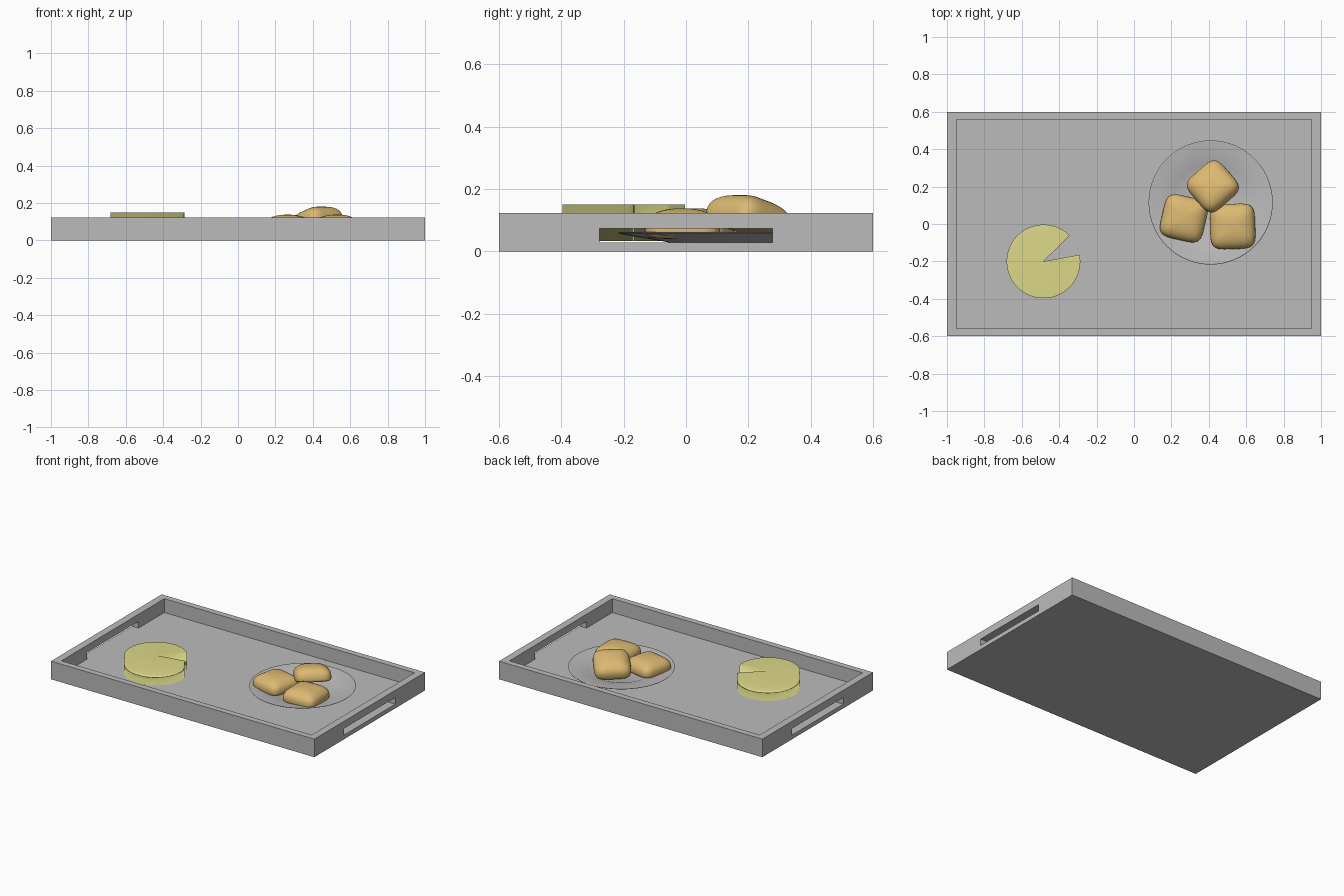
import bpy, bmesh
from math import sin, cos, pi, radians, copysign

if "Cube" in bpy.data.objects:
    bpy.data.objects.remove(bpy.data.objects["Cube"])


def material(name, rgb):
    m = bpy.data.materials.new(name)
    m.diffuse_color = (*rgb, 1)
    m.use_nodes = True
    m.node_tree.nodes["Principled BSDF"].inputs["Base Color"].default_value = m.diffuse_color
    return m


GREY = material("grey", (0.50, 0.50, 0.50))
CHEESE = material("pale_yellow", (0.72, 0.69, 0.25))
CRUST = material("golden_brown", (0.72, 0.49, 0.17))


def finish(name, bm, mat, smooth=False):
    bmesh.ops.recalc_face_normals(bm, faces=bm.faces[:])
    me = bpy.data.meshes.new(name)
    bm.to_mesh(me)
    bm.free()
    me.materials.append(mat)
    for p in me.polygons:
        p.use_smooth = smooth
    ob = bpy.data.objects.new(name, me)
    bpy.context.collection.objects.link(ob)
    return ob


def box(name, x, y, z0, z1, mat):
    bm = bmesh.new()
    bmesh.ops.create_cube(bm, size=1)
    for v in bm.verts:
        v.co = (v.co.x * 2 * x, v.co.y * 2 * y, z0 if v.co.z < 0 else z1)
    return finish(name, bm, mat)


def stack_rings(bm, rings):
    """Skin closed rings of equal length; a one-point ring makes a pole."""
    loops = [[bm.verts.new(p) for p in r] for r in rings]
    for a, b in zip(loops, loops[1:]):
        n = max(len(a), len(b))
        for i in range(n):
            j = (i + 1) % n
            if len(a) == 1:
                bm.faces.new((a[0], b[i], b[j]))
            elif len(b) == 1:
                bm.faces.new((a[i], a[j], b[0]))
            else:
                bm.faces.new((a[i], a[j], b[j], b[i]))


def spow(v, e):
    return copysign(abs(v) ** e, v)


# Tray: block hollowed out, with a hand slot through each end
FLOOR = 0.029
tray = box("tray", 1.0, 0.6, 0, 0.124, GREY)
cutters = [box("tray_hollow_cutter", 0.95, 0.558, FLOOR, 0.3, GREY),
           box("hand_slot_cutter", 1.2, 0.278, FLOOR, 0.074, GREY)]
for c in cutters:
    mod = tray.modifiers.new(c.name, 'BOOLEAN')
    mod.operation = 'DIFFERENCE'
    mod.solver = 'EXACT'
    mod.object = c
    c.hide_render = True
    c.hide_viewport = True
    c.display_type = 'WIRE'

# Cheese wheel: disc with one wedge missing
bm = bmesh.new()
R, N = 0.197, 64
a0, a1 = radians(44.5), radians(370.4)
pts = [(0, 0)] + [(R * cos(a0 + (a1 - a0) * i / N), R * sin(a0 + (a1 - a0) * i / N))
                  for i in range(N + 1)]
face = bm.faces.new([bm.verts.new((x, y, 0)) for x, y in pts])
ext = bmesh.ops.extrude_face_region(bm, geom=[face], use_keep_orig=True)
for v in ext["geom"]:
    if isinstance(v, bmesh.types.BMVert):
        v.co.z += 0.117
wheel = finish("cheese_wheel", bm, CHEESE, smooth=True)
wheel.location = (-0.484, -0.2, 0.033)
wheel.modifiers.new("soft_normals", 'WEIGHTED_NORMAL')

# Plate: lathed profile, from under-centre round the rim to the well
profile = [(0, 0.029), (0.17, 0.029), (0.19, 0.033), (0.27, 0.046), (0.33, 0.057),
           (0.332, 0.060), (0.328, 0.062), (0.29, 0.058), (0.205, 0.045),
           (0.185, 0.037), (0, 0.037)]
bm = bmesh.new()
stack_rings(bm, [[(0, 0, z)] if r == 0 else
                 [(r * cos(2 * pi * i / 64), r * sin(2 * pi * i / 64), z) for i in range(64)]
                 for r, z in profile])
plate = finish("plate", bm, GREY, smooth=True)
plate.location = (0.41, 0.115, 0)
bpy.context.view_layer.objects.active = plate
plate.select_set(True)
bpy.ops.object.shade_smooth_by_angle(angle=radians(30))
plate.select_set(False)


# Buns: rounded-square pillows with a domed top and flatter base
def bun(name, loc, rot, half, height):
    base = 0.3 * height
    rings = []
    K, S = 20, 48
    for k in range(K + 1):
        t = -pi / 2 + pi * k / K
        e, h = (0.85, height - base) if t > 0 else (0.45, base)
        z = base + h * spow(sin(t), e)
        r = half * max(cos(t), 0) ** e
        if k in (0, K):
            rings.append([(0, 0, z)])
            continue
        rings.append([(r * spow(cos(2 * pi * i / S), 0.45),
                       r * spow(sin(2 * pi * i / S), 0.45), z) for i in range(S)])
    bm = bmesh.new()
    stack_rings(bm, rings)
    ob = finish(name, bm, CRUST, smooth=True)
    ob.location = loc
    ob.rotation_euler = [radians(a) for a in rot]


bun("bun_left", (0.267, 0.03, 0.040), (0, 0, -13), 0.118, 0.098)
bun("bun_right", (0.527, -0.013, 0.040), (0, 0, 2), 0.121, 0.098)
bun("bun_top", (0.427, 0.195, 0.070), (-16, 0, 41), 0.116, 0.105)
